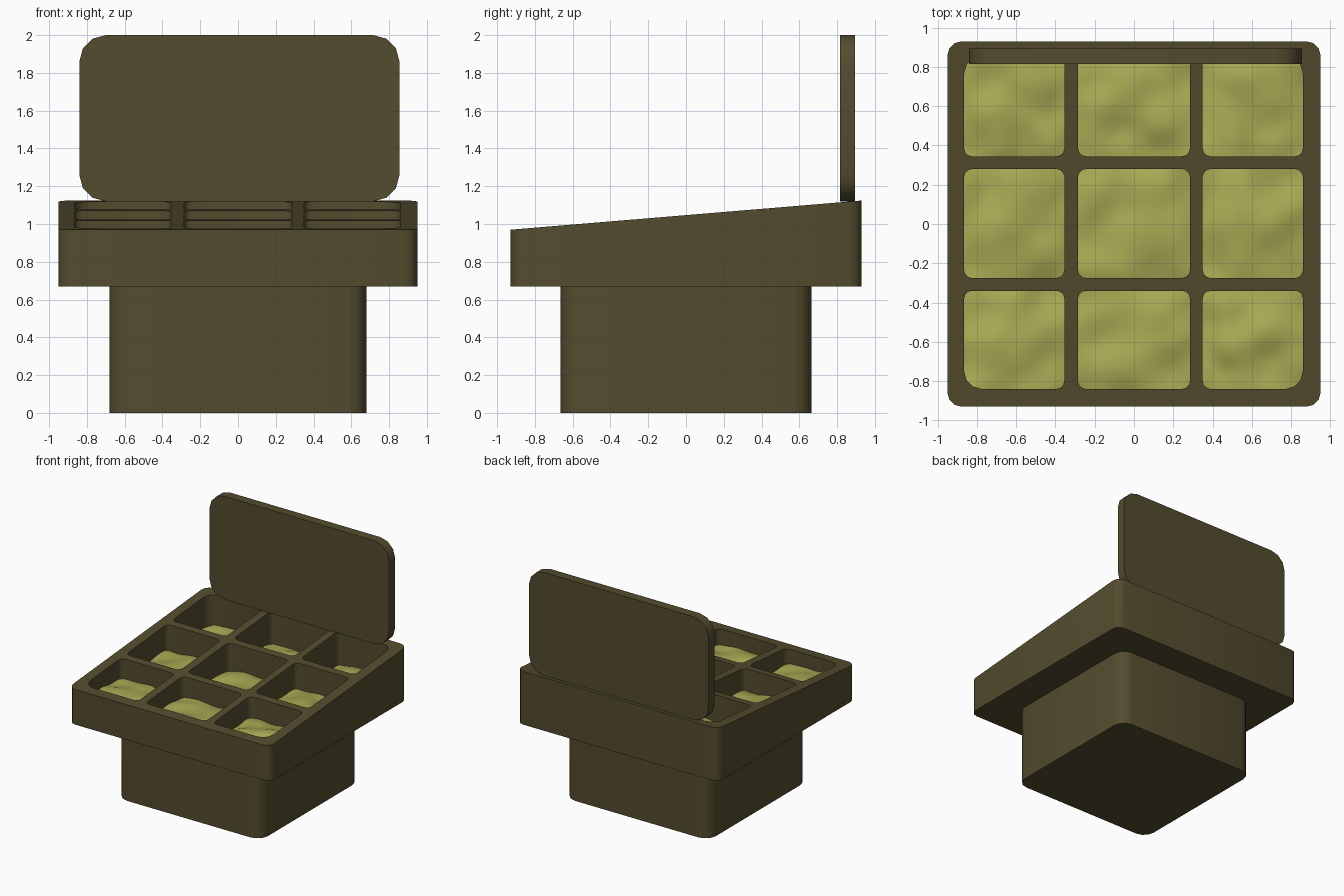
import bpy, bmesh
from math import cos, sin, pi
from mathutils import Vector, noise

if "Cube" in bpy.data.objects:
    bpy.data.objects.remove(bpy.data.objects["Cube"], do_unlink=True)


def material(name, rgb):
    m = bpy.data.materials.new(name)
    m.use_nodes = True
    m.diffuse_color = (*rgb, 1)
    bsdf = m.node_tree.nodes["Principled BSDF"]
    bsdf.inputs["Base Color"].default_value = (*rgb, 1)
    bsdf.inputs["Roughness"].default_value = 0.8
    return m


brown = material("dark olive brown", (0.088, 0.072, 0.028))
green = material("dry moss green", (0.40, 0.40, 0.09))


def rounded(x0, x1, y0, y1, radii, steps=3):
    """Counter-clockwise rectangle outline, one radius per corner from top right."""
    corners = ((x1, y1, -1, -1), (x0, y1, 1, -1), (x0, y0, 1, 1), (x1, y0, -1, 1))
    points = []
    for i, ((x, y, sx, sy), r) in enumerate(zip(corners, radii)):
        for k in range(steps + 1):
            a = (i + k / steps) * pi / 2
            points.append((x + sx * r + r * cos(a), y + sy * r + r * sin(a)))
    return points


def add_prism(bm, outline, low, high, place=lambda u, v, w: (u, v, w)):
    bottom = [bm.verts.new(place(u, v, low)) for u, v in outline]
    top = [bm.verts.new(place(u, v, high(v) if callable(high) else high)) for u, v in outline]
    bm.faces.new(bottom[::-1])
    bm.faces.new(top)
    n = len(outline)
    for i in range(n):
        j = (i + 1) % n
        bm.faces.new((bottom[i], bottom[j], top[j], top[i]))


def finish(bm, name, mat, sharp=True):
    bmesh.ops.recalc_face_normals(bm, faces=bm.faces)
    mesh = bpy.data.meshes.new(name)
    bm.to_mesh(mesh)
    bm.free()
    mesh.materials.append(mat)
    obj = bpy.data.objects.new(name, mesh)
    bpy.context.collection.objects.link(obj)
    if sharp:
        smooth(obj)
    return obj


def activate(obj):
    bpy.ops.object.select_all(action="DESELECT")
    obj.select_set(True)
    bpy.context.view_layer.objects.active = obj


def smooth(obj):
    activate(obj)
    bpy.ops.object.shade_smooth_by_angle(angle=0.6)


# Pedestal
bm = bmesh.new()
add_prism(bm, rounded(-0.68, 0.68, -0.665, 0.665, [0.1] * 4), 0, 0.67)
finish(bm, "pedestal", brown)

# Tray with a top that rises towards the back
bm = bmesh.new()
add_prism(bm, rounded(-0.95, 0.95, -0.93, 0.93, [0.07] * 4), 0.67,
          lambda y: 1.047 + 0.083 * y)
tray = finish(bm, "tray", brown, sharp=False)

# Nine compartments, more rounded at the outer tray corners
columns = ((-0.865, -0.355), (-0.285, 0.285), (0.35, 0.86))
rows = ((-0.84, -0.34), (-0.275, 0.28), (0.345, 0.855))
bm = bmesh.new()
for c, (x0, x1) in enumerate(columns):
    for r, (y0, y1) in enumerate(rows):
        radii = [0.09 if (c, r) == corner else 0.04
                 for corner in ((2, 2), (0, 2), (0, 0), (2, 0))]
        add_prism(bm, rounded(x0, x1, y0, y1, radii), 0.75, 1.3)
cutter = finish(bm, "compartment_cutter", brown, sharp=False)
cutter.hide_render = True
cut = tray.modifiers.new("compartments", "BOOLEAN")
cut.operation = "DIFFERENCE"
cut.solver = "EXACT"
cut.object = cutter
activate(tray)
bpy.ops.object.modifier_apply(modifier=cut.name)
bpy.data.objects.remove(cutter, do_unlink=True)
smooth(tray)

# Uneven filling in each compartment, edges tucked into the walls
for c, (x0, x1) in enumerate(columns):
    for r, (y0, y1) in enumerate(rows):
        bm = bmesh.new()
        bmesh.ops.create_grid(bm, x_segments=20, y_segments=20, size=0.5)
        for v in bm.verts:
            u, w = v.co.x, v.co.y
            dome = 0.03 * cos(pi * u) * cos(pi * w)
            bumps = 0.035 * noise.noise(Vector((u * 3 + c * 7.3, w * 3 + r * 5.1, 2.4)))
            v.co = ((x0 + x1) / 2 + u * (x1 - x0 + 0.02),
                    (y0 + y1) / 2 + w * (y1 - y0 + 0.02), 0.845 + dome + bumps)
        finish(bm, f"filling_{c + 1}_{r + 1}", green)

# Upright back board
bm = bmesh.new()
add_prism(bm, rounded(-0.84, 0.855, 1.12, 2.0, [0.14] * 4), 0.815, 0.895,
          lambda u, v, w: (u, w, v))
finish(bm, "back_board", brown)
